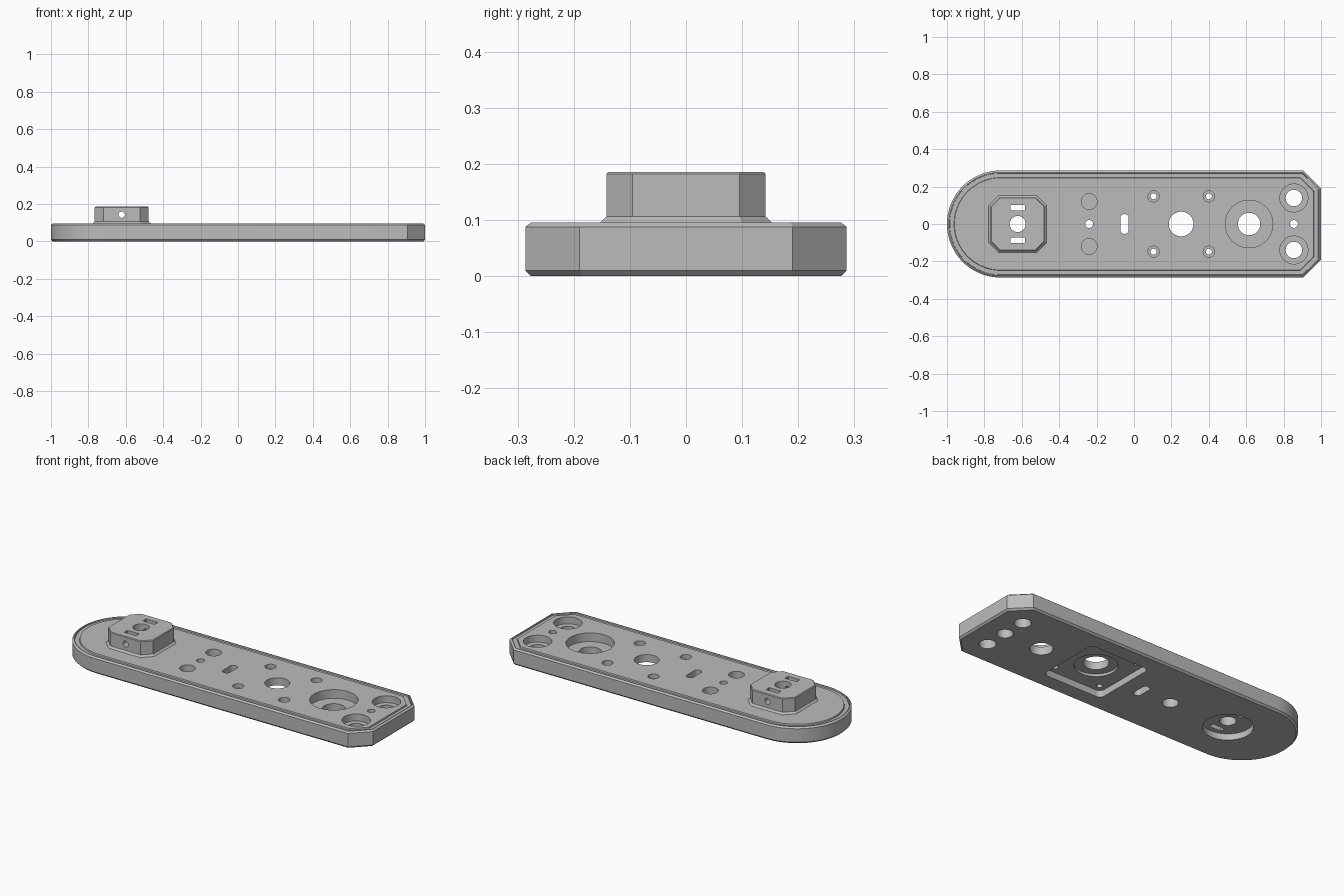
import bpy, bmesh
from math import sin, cos, pi

old = bpy.data.objects.get("Cube")
if old:
    bpy.data.objects.remove(old, do_unlink=True)

grey = bpy.data.materials.new("light_grey")
grey.use_nodes = True
color = (0.5, 0.5, 0.5, 1)
grey.diffuse_color = color
grey.node_tree.nodes["Principled BSDF"].inputs["Base Color"].default_value = color


def loft(name, rings):
    """Closed solid through (outline, z) rings with equal point counts."""
    bm = bmesh.new()
    loops = [[bm.verts.new((x, y, z)) for x, y in pts] for pts, z in rings]
    bm.faces.new(loops[0][::-1])
    bm.faces.new(loops[-1])
    for low, high in zip(loops, loops[1:]):
        for i in range(len(low)):
            j = (i + 1) % len(low)
            bm.faces.new((low[i], low[j], high[j], high[i]))
    bmesh.ops.recalc_face_normals(bm, faces=bm.faces)
    mesh = bpy.data.meshes.new(name)
    bm.to_mesh(mesh)
    bm.free()
    mesh.materials.append(grey)
    ob = bpy.data.objects.new(name, mesh)
    bpy.context.collection.objects.link(ob)
    return ob


def circle(x, y, r, n=48):
    return [(x + r * cos(2 * pi * i / n), y + r * sin(2 * pi * i / n)) for i in range(n)]


def rounded(x, y, w, h, r, n):
    """Rectangle of half sizes w, h with n-segment corners (one segment = chamfer)."""
    pts = []
    for k, (sx, sy) in enumerate(((1, 1), (-1, 1), (-1, -1), (1, -1))):
        for i in range(n + 1):
            a = pi / 2 * (k + i / n)
            pts.append((x + sx * (w - r) + r * cos(a), y + sy * (h - r) + r * sin(a)))
    return pts


def plate_outline(d):
    """Plate edge moved inward by d: chamfered at +x, half round at -x."""
    half, r, k = 0.286 - d, 0.286 - d, 0.414 * d
    right = [(0.905 - k, -half), (1 - d, k * -1 * -1 - 0.19), (1 - d, 0.19 - k), (0.905 - k, half)]
    arc = [(-0.714 + r * cos(a), r * sin(a)) for a in (pi / 2 + pi * i / 48 for i in range(49))]
    return right + arc


def boolean(target, tool, operation):
    mod = target.modifiers.new(tool.name, 'BOOLEAN')
    mod.operation, mod.solver, mod.object = operation, 'EXACT', tool
    bpy.ops.object.modifier_apply(modifier=mod.name)
    bpy.data.objects.remove(tool, do_unlink=True)


def cut(outline, low=-0.1, high=0.3):
    boolean(plate, loft("cutter", [(outline, low), (outline, high)]), 'DIFFERENCE')


TOP = 0.096

# Plate with chamfered edges and a shallow groove inside the rim
profile = [(0.01, 0), (0, 0.01), (0, 0.088), (0.01, TOP), (0.014, TOP),
           (0.015, 0.088), (0.038, 0.088), (0.04, TOP)]
plate = loft("mounting_plate", [(plate_outline(d), z) for d, z in profile])
bpy.context.view_layer.objects.active = plate
plate.select_set(True)

# Raised block with a sloped foot
BX = -0.622
block_profile = [(0.012, 0.06), (0.012, TOP - 0.001), (0, 0.106), (0, 0.182), (-0.004, 0.186)]
block = loft("raised_block", [(rounded(BX, 0, 0.144 + d, 0.142 + d, 0.047 + 0.586 * d, 1), z)
                              for d, z in block_profile])
boolean(plate, block, 'UNION')

# Block: underside recess, centre bore, two slots and a cross hole
cut(circle(BX, 0, 0.13, 64), high=0.036)
cut(circle(BX, 0, 0.043))
for side in (1, -1):
    cut(rounded(BX, side * 0.086, 0.038, 0.015, 0.002, 1))
cross = loft("cross_hole", [(circle(0, 0, 0.017, 24), -0.3), (circle(0, 0, 0.017, 24), 0.3)])
cross.rotation_euler.x = pi / 2
cross.location = (BX, 0, 0.143)
bpy.context.view_layer.update()
boolean(plate, cross, 'DIFFERENCE')

# Underside square pocket with a round step and the main bore
cut(rounded(0.252, 0, 0.19, 0.19, 0.03, 6), high=0.038)
cut(circle(0.252, 0, 0.112), high=0.052)
cut(circle(0.252, 0, 0.066))

# Large counterbored hole
cut(circle(0.615, 0, 0.127, 64), low=0.046)
cut(circle(0.615, 0, 0.06))

# Oblong slot
cut(rounded(-0.051, 0, 0.022, 0.053, 0.0215, 8))

# Paired holes on both sides
for side in (1, -1):
    cut(circle(0.855, side * 0.139, 0.075), low=0.056)
    cut(circle(0.855, side * 0.139, 0.044))
    cut(circle(-0.24, side * 0.12, 0.042), low=0.05)
    for x in (0.105, 0.4):
        cut(circle(x, side * 0.148, 0.03, 32), low=0.07)
        cut(circle(x, side * 0.148, 0.016, 32))

# Small centre holes widened from below
for x in (0.855, -0.24):
    cut(circle(x, 0, 0.021, 32))
    cut(circle(x, 0, 0.042), high=0.05)

bpy.ops.object.shade_smooth_by_angle(angle=pi / 9)
